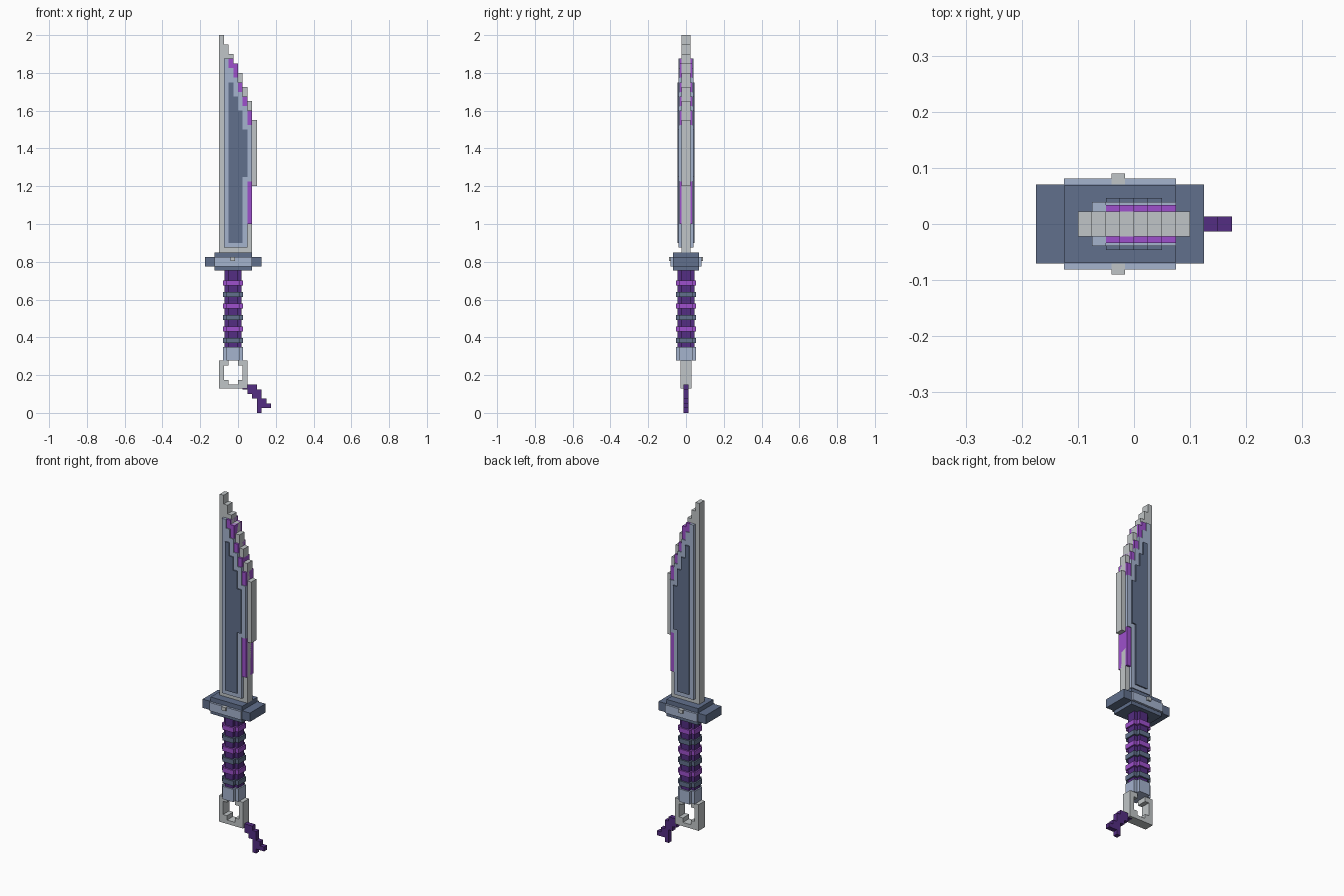
import bpy, bmesh
from mathutils import Vector

if "Cube" in bpy.data.objects:
    bpy.data.objects.remove(bpy.data.objects["Cube"], do_unlink=True)

U = 0.025            # voxel size
GRIP_X = -0.026      # centre line of the handle


def material(name, srgb):
    col = tuple((c / 255 / 12.92 if c < 10 else ((c / 255 + 0.055) / 1.055) ** 2.4) for c in srgb) + (1,)
    m = bpy.data.materials.new(name)
    m.use_nodes = True
    m.diffuse_color = col
    m.node_tree.nodes["Principled BSDF"].inputs["Base Color"].default_value = col
    return m


STEEL = material("pale steel", (192, 197, 199))
BLUE = material("light blue steel", (165, 179, 206))
SLATE = material("slate blue", (97, 112, 140))
VIOLET = material("bright violet", (157, 80, 204))
PURPLE = material("dark purple", (84, 45, 130))


def prism(name, mat, pts, lo, hi, axis):
    """Extrude a flat outline along y (outline in xz) or z (outline in xy)."""
    bm = bmesh.new()
    place = (lambda a, b: (a, lo, b)) if axis == "y" else (lambda a, b: (a, b, lo))
    face = bm.faces.new([bm.verts.new(place(a, b)) for a, b in pts])
    new = bmesh.ops.extrude_face_region(bm, geom=[face])["geom"]
    shift = Vector((0, hi - lo, 0)) if axis == "y" else Vector((0, 0, hi - lo))
    bmesh.ops.translate(bm, vec=shift, verts=[v for v in new if isinstance(v, bmesh.types.BMVert)])
    bmesh.ops.recalc_face_normals(bm, faces=bm.faces)
    mesh = bpy.data.meshes.new(name)
    bm.to_mesh(mesh)
    bm.free()
    mesh.materials.append(mat)
    obj = bpy.data.objects.new(name, mesh)
    bpy.context.collection.objects.link(obj)
    return obj


def block(name, mat, x0, x1, z0, z1, half):
    return prism(name, mat, [(x0, z0), (x1, z0), (x1, z1), (x0, z1)], -half, half, "y")


def columns(name, mat, x0, spans, half):
    """Stepped plate made of neighbouring one-voxel columns (bottom, top)."""
    top, low = [], []
    for i, (b, t) in enumerate(spans):
        for x in (x0 + i * U, x0 + (i + 1) * U):
            top.append((x, t))
            low.append((x, b))
    pts = []
    for p in top + low[::-1]:
        if not pts or p != pts[-1]:
            pts.append(p)
    return prism(name, mat, pts, -half, half, "y")


def cross(name, mat, outer, inner, z0, z1):
    """Upright bar with a plus-shaped section."""
    o, i = outer, inner
    pts = [(o, -i), (o, i), (i, i), (i, o), (-i, o), (-i, i),
           (-o, i), (-o, -i), (-i, -i), (-i, -o), (i, -o), (i, -i)]
    return prism(name, mat, [(x + GRIP_X, y) for x, y in pts], z0, z1, "z")


# Blade: edge core, raised bevel plate and dark inner panel
columns("blade_core", STEEL, -0.10,
        [(0.85, t) for t in (2.0, 1.95, 1.90, 1.85, 1.80, 1.725, 1.65)] + [(1.2, 1.55)], 0.0225)
columns("blade_bevel", BLUE, -0.075,
        [(0.875, t) for t in (1.875, 1.825, 1.775, 1.70, 1.625)] + [(1.225, 1.525)], 0.039)
columns("blade_panel", SLATE, -0.05,
        [(0.90, 1.75), (0.90, 1.675), (0.90, 1.60), (1.25, 1.50)], 0.046)

# Violet inlays along the cutting edge
inlays = [(-0.05, 1.825, 1.875), (-0.025, 1.775, 1.85), (0.0, 1.70, 1.75),
          (0.025, 1.625, 1.675), (0.05, 1.525, 1.60), (0.05, 1.0, 1.225)]
for n, (x, z0, z1) in enumerate(inlays):
    block(f"edge_inlay_{n + 1}", VIOLET, x, x + U, z0, z1, 0.034)

# Guard
block("guard_bar", SLATE, -0.175, 0.125, 0.775, 0.825, 0.07)
block("guard_middle", SLATE, -0.125, 0.075, 0.755, 0.85, 0.069)
block("guard_plate", BLUE, -0.125, 0.075, 0.776, 0.824, 0.081)
block("guard_stud", STEEL, -0.04, -0.016, 0.805, 0.825, 0.09)

# Grip with alternating rings, and pommel collar
cross("grip_core", PURPLE, 0.045, 0.025, 0.34, 0.76)
for n in range(6):
    z = 0.688 - n * 0.061
    cross(f"grip_ring_{n + 1}", SLATE if n % 2 else VIOLET, 0.053, 0.034, z - 0.0135, z + 0.0135)
cross("pommel_collar", BLUE, 0.053, 0.034, 0.277, 0.35)

# Pommel loop
block("loop_bottom", STEEL, -0.075, 0.025, 0.128, 0.15, 0.028)
for side, sx in (("right", -1), ("left", 1)):
    a, b, c = (-0.025 + sx * d for d in (0.075, 0.05, 0.025))
    pts = [(a, 0.128), (b, 0.128), (b, 0.15), (c, 0.15), (c, 0.175), (b, 0.175),
           (b, 0.25), (c, 0.25), (c, 0.278), (a, 0.278)]
    prism(f"loop_side_{side}", STEEL, pts, -0.028, 0.028, "y")

# Trailing cord, one block per voxel row from the top down
rows = [(0.025, 0.10), (0.05, 0.125), (0.075, 0.125), (0.10, 0.15), (0.10, 0.175), (0.10, 0.125)]
for n, (x0, x1) in enumerate(rows):
    block(f"cord_{n + 1}", PURPLE, x0, x1, 0.125 - n * U, 0.15 - n * U, 0.0135)
